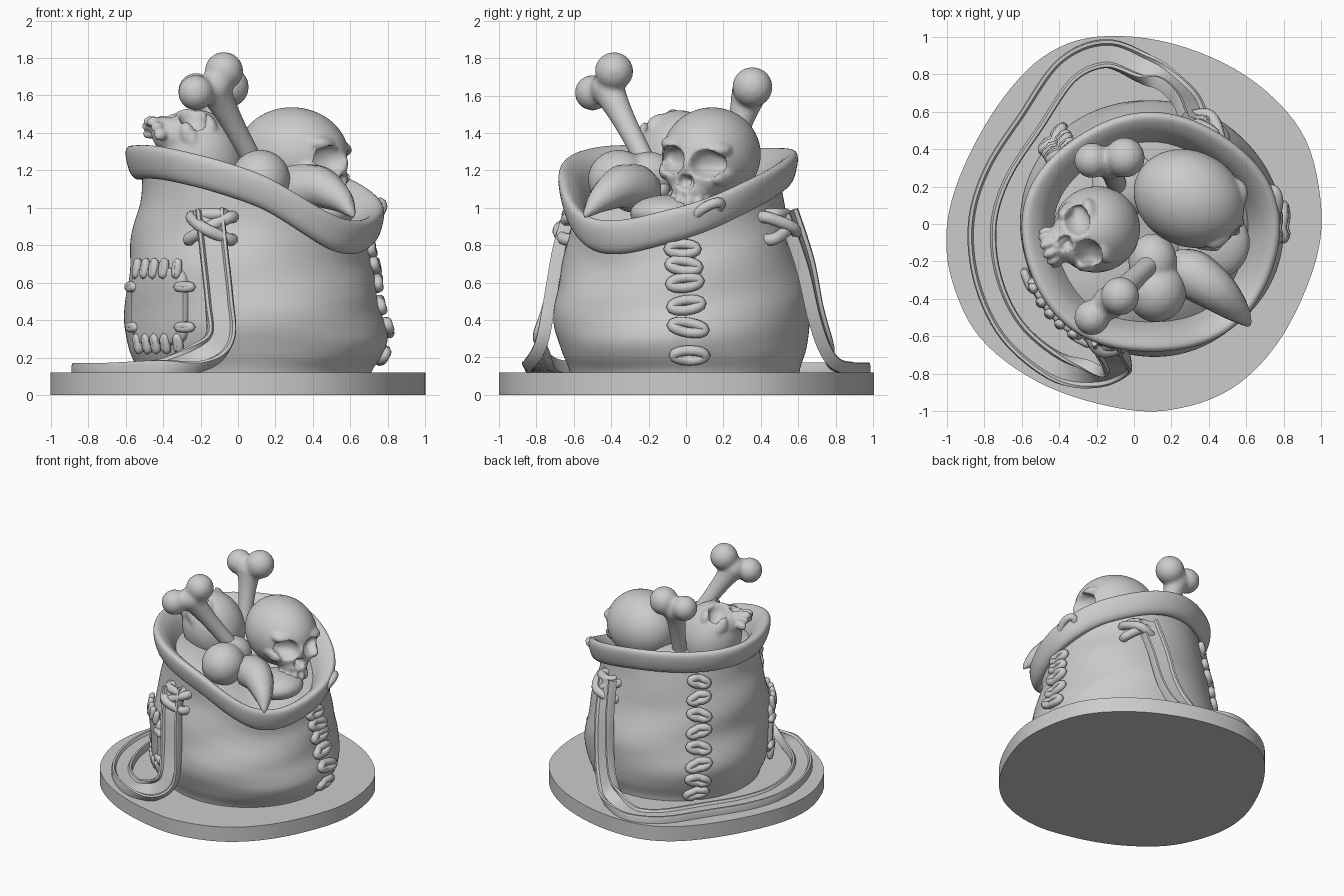
import bpy, bmesh
from math import sin, cos, pi, radians, exp, sqrt, copysign
from mathutils import Vector, Matrix

if "Cube" in bpy.data.objects:
    bpy.data.objects.remove(bpy.data.objects["Cube"])


# ---------- helpers ----------
def catmull(pts, n, closed=False):
    """Smooth samples through vectors, n per span."""
    out, k = [], len(pts)
    get = (lambda i: pts[i % k]) if closed else (lambda i: pts[max(0, min(k - 1, i))])
    for i in range(k if closed else k - 1):
        a, b, c, d = (get(i + j) for j in (-1, 0, 1, 2))
        for s in range(n):
            t = s / n
            out.append(0.5 * (2 * b + (c - a) * t + (2 * a - 5 * b + 4 * c - d) * t * t
                              + (3 * b - a - 3 * c + d) * t ** 3))
    return out if closed else out + [pts[-1]]


def finish(name, bm, angle=50):
    bmesh.ops.recalc_face_normals(bm, faces=bm.faces[:])
    me = bpy.data.meshes.new(name)
    bm.to_mesh(me)
    bm.free()
    ob = bpy.data.objects.new(name, me)
    bpy.context.collection.objects.link(ob)
    bpy.ops.object.select_all(action='DESELECT')
    ob.select_set(True)
    bpy.context.view_layer.objects.active = ob
    bpy.ops.object.shade_smooth_by_angle(angle=radians(angle))
    return ob


def loft(name, rings, angle=50):
    """Skin closed rings and cap both ends."""
    bm = bmesh.new()
    vs = [[bm.verts.new(p) for p in r] for r in rings]
    n = len(vs[0])
    for r, q in zip(vs, vs[1:]):
        for i in range(n):
            bm.faces.new((r[i], r[(i + 1) % n], q[(i + 1) % n], q[i]))
    bm.faces.new(vs[0])
    bm.faces.new(vs[-1])
    return finish(name, bm, angle)


def tubes(name, paths, radius, closed):
    """Round cords along smooth paths, optional per-point radii."""
    cu = bpy.data.curves.new(name, 'CURVE')
    cu.dimensions, cu.bevel_depth, cu.bevel_resolution = '3D', radius, 3
    cu.use_fill_caps = True
    for path in paths:
        sp = cu.splines.new('POLY')
        sp.points.add(len(path) - 1)
        for p, v in zip(sp.points, path):
            p.co = (v[0], v[1], v[2], 1)
            p.radius = v[3] if len(v) > 3 else 1
        sp.use_cyclic_u, sp.use_smooth = closed, True
    ob = bpy.data.objects.new(name, cu)
    bpy.context.collection.objects.link(ob)
    bpy.ops.object.select_all(action='DESELECT')
    ob.select_set(True)
    bpy.context.view_layer.objects.active = ob
    bpy.ops.object.convert(target='MESH')


def fuse(name, balls, voxel, dents=(), matrix=Matrix(), smooth=6):
    """Melt ellipsoids into one skin, then press dents into its +x side."""
    bm = bmesh.new()
    for c, r in balls:
        r = r if isinstance(r, tuple) else (r, r, r)
        bmesh.ops.create_uvsphere(bm, u_segments=48, v_segments=24, radius=1,
                                  matrix=Matrix.Translation(c) @ Matrix.Diagonal((*r, 1)))
    tmp = finish(name + "_raw", bm)
    m = tmp.modifiers.new("melt", 'REMESH')
    m.mode, m.voxel_size = 'VOXEL', voxel
    s = tmp.modifiers.new("soften", 'SMOOTH')
    s.factor, s.iterations = 0.5, smooth
    me = bpy.data.meshes.new_from_object(tmp.evaluated_get(bpy.context.evaluated_depsgraph_get()))
    bpy.data.objects.remove(tmp)
    bm = bmesh.new()
    bm.from_mesh(me)
    for v in bm.verts:
        p = v.co.copy()
        for y, z, ry, rz, depth in dents:
            d = ((p.y - y) / ry) ** 2 + ((p.z - z) / rz) ** 2
            if p.x > 0.08 and d < 1:
                v.co.x -= depth * sqrt(1 - d)
    bm.transform(matrix)
    finish(name, bm, 80)


# ---------- base ----------
outline = [(-.2, 1), (.2, .965), (.6, .79), (.89, .5), (.995, .14), (.97, -.2), (.785, -.61), (.52, -.88),
           (.18, -.995), (-.15, -.97), (-.52, -.84), (-.82, -.61), (-.97, -.31), (-1, -.02), (-.92, .28), (-.73, .63),
           (-.49, .89)]
edge = catmull([Vector(p) for p in outline], 6, True)
loft("base", [[(p.x, p.y, z) for p in edge] for z in (0, .12)], 40)

# ---------- sack ----------
N = 144
rim_h = catmull([.94, 1.11, 1.24, 1.26, 1.27, 1.26, 1.13, .88], N // 8, True)
side = catmull([.89, .96, 1, .995, .97, .945, .91, .875, .86], 12)
SEAMS = (radians(1), radians(137))


def rim(a):
    return rim_h[round(a / (2 * pi) * N) % N]


def body(a, z, off=0.0, scale=None):
    f = max(0, min(1, (z - .12) / (rim(a) - .23)))
    if scale is None:
        scale = side[round(f * (len(side) - 1))]
        off += sin(pi * f) * (.012 * sin(2 * a + 9 * z) + .007 * sin(3 * a - 16 * z))
        off -= sum(.018 * exp(-((a - s) * 35) ** 2) for s in SEAMS)
    rx, ry = .70 * scale + off, (.69 - .04 * f) * scale + off
    return Vector((.09 + rx * cos(a), -.007 - .043 * f + ry * sin(a), z))


angles = [2 * pi * i / N for i in range(N)]
rings = [[body(a, .12 + (rim(a) - .23) * k / 48) for a in angles] for k in range(49)]
lip = [(.86, -.11), (.9, -.118), (.945, -.09), (.975, -.03), (.985, .025), (.97, .055), (.93, .06),
       (.87, .035), (.82, 0), (.775, -.05), (.74, -.1)]
lip = catmull([Vector(p) for p in lip], 3)[1:]
rings += [[body(a, rim(a) + p.y, .008 * sin(5 * a), p.x) for a in angles] for p in lip]
rings += [[body(a, 1.08 + (rim(a) - 1.14) * s / .8, 0, s) for a in angles] for s in (.6, .35, .1)]
loft("sack", rings, 60)


# ---------- stitches ----------
def ring(a, z, la, lz, tilt=0, off=.02):
    out = []
    for i in range(16):
        t = 2 * pi * i / 16
        u, v = la * cos(t), lz * sin(t)
        out.append(body(a + u / .68, z + v + tilt * u, off))
    return out


tubes("side_stitches", [ring(SEAMS[0] + .03, z, .085, .027, t, .015) for z, t in
                        ((.21, 0), (.36, -.15), (.48, .12), (.6, .1), (.69, -.1), (.78, 0))], .028, True)
tubes("back_stitches", [ring(SEAMS[1], .19 + .125 * i, .075, .028, .2 * (-1) ** i, .015) for i in range(8)], .028, True)
tubes("rim_stitch", [[(.735 + .035 * sin(t), .115 + .07 * cos(t), .985 + .035 * cos(t) + .025 * sin(t))
                      for t in (2 * pi * i / 16 for i in range(16))]], .028, True)

# ---------- patch ----------
PA, PZ, HA, HZ = radians(221), .475, radians(18), .205


def patch_ring(s, off):
    out = []
    for i in range(64):
        t = 2 * pi * i / 64
        u, v = (copysign(abs(w) ** .35, w) for w in (cos(t), sin(t)))
        out.append(body(PA + HA * s * u, PZ + HZ * s * v, off))
    return out


loft("patch", [patch_ring(*q) for q in ((1, -.03), (1, .02), (.95, .032), (.8, .03), (.5, .03), (.15, .03))])
loops = []
for e in (-1, 1):
    loops += [ring(PA + HA * k, PZ + e * HZ * .98, .008, .036, .5 * k, .028) for k in (-.75, -.35, 0, .35, .75)]
    loops += [ring(PA + e * HA * .98, PZ + HZ * k, .042, .008, 0, .028) for k in (-.55, .5)]
tubes("patch_stitches", loops, .022, True)

# ---------- strap ----------
path = [(-.15, -.6, .98, 0, -1, .2), (-.13, -.66, .78, 0, -1, .1), (-.1, -.71, .5, 0, -1, .1),
        (-.1, -.76, .3, .2, -1, .3), (-.21, -.79, .19, .1, -.7, .7), (-.42, -.76, .14, 0, -.1, 1),
        (-.65, -.57, .12, 0, 0, 1), (-.78, -.3, .12, 0, 0, 1), (-.81, 0, .12, 0, 0, 1), (-.73, .27, .12, 0, 0, 1),
        (-.55, .55, .12, 0, 0, 1), (-.36, .82, .12, 0, 0, 1), (-.15, .91, .12, 0, 0, 1), (.05, .83, .14, 0, .3, 1),
        (.17, .75, .22, .2, .8, .5), (.25, .68, .42, .2, 1, .1), (.29, .62, .7, .3, 1, .1), (.32, .53, .97, .4, 1, .2)]
pts = catmull([Vector(p[:3]) for p in path], 8)
nrm = catmull([Vector(p[3:]) for p in path], 8)
section = [(-1, -.015), (-1, .035), (-.92, .052), (-.72, .052), (-.58, .034),
           (.58, .034), (.72, .052), (.92, .052), (1, .035), (1, -.015)]
rings = []
for i, (p, n) in enumerate(zip(pts, nrm)):
    t = (pts[min(i + 1, len(pts) - 1)] - pts[max(i - 1, 0)]).normalized()
    w = t.cross(n).normalized()
    n = w.cross(t)
    rings.append([p + w * (u * .077) + n * h for u, h in section])
loft("strap", rings)

# crossed cords tying the strap ends
for name, deg in (("front_knot", 248), ("back_knot", 64)):
    a = radians(deg)
    cords = []
    for s in (-1, 1):
        way = ((-.19, .06, -.02), (-.16, .055, .035), (0, 0, .085 + .018 * s), (.16, -.055, .035), (.19, -.06, -.02))
        cords.append(catmull([body(a + u, .89 + s * v, o) for u, v, o in way], 6))
    cords.append(catmull([body(a + u, .965, o) for u, o in ((-.11, 0), (-.08, .05), (.08, .05), (.11, 0))], 6))
    tubes(name, cords, .033, False)

# ---------- skulls ----------
parts = [((-.02, 0, .03), (.30, .25, .25)), ((.15, 0, -.06), (.14, .165, .13)), ((.19, 0, -.13), (.11, .11, .085))]
for s in (-1, 1):
    parts += [((.17, s * .1, .09), (.085, .1, .05)), ((.16, s * .15, -.055), (.09, .05, .05)),
              ((.1, s * .185, -.04), (.1, .03, .04))]
parts += [((.19 + .1 * cos(t), .1 * sin(t), -.2), (.03, .026, .042)) for t in (-1.4, -.84, -.28, .28, .84, 1.4)]
parts.append(((.255, 0, 0), (.045, .032, .07)))
dents = [(.1, .015, .082, .075, .09), (-.1, .015, .082, .075, .09), (.016, -.09, .026, .042, .045),
         (-.016, -.09, .026, .042, .045)]


def skull(name, centre, forward, up, size):
    f = Vector(forward).normalized()
    left = Vector(up).cross(f).normalized()
    rot = Matrix((f, left, f.cross(left))).transposed().to_4x4()
    fuse(name, parts, .0105, dents, Matrix.Translation(centre) @ rot @ Matrix.Scale(size, 4))


skull("large_skull", (.31, .125, 1.25), (.9, -.42, -.08), (0, .12, 1), 1.02)
skull("small_skull", (-.23, -.04, 1.26), (-.25, -.15, 1), (1, .35, .1), .92)


# ---------- bones ----------
def bone(name, top, foot, knobs):
    a, b = Vector(top), Vector(foot)
    shaft = [(a.lerp(b, i / 24), .056 + .035 * (1 - i / 24) ** 4) for i in range(25)]
    fuse(name, shaft + knobs, .013, smooth=10)


bone("front_bone", (-.13, -.42, 1.64), (.16, -.14, 1.1), [((-.075, -.385, 1.73), .103), ((-.225, -.5, 1.615), .095)])
bone("back_bone", (-.13, .33, 1.59), (-.08, .17, 1.05), [((-.05, .355, 1.645), .108), ((-.225, .34, 1.625), .095)])

# ---------- horn and round lumps ----------
horn = [(.2, -.18, 1.04, .03), (.24, -.21, 1.07, .095), (.31, -.265, 1.1, .13), (.43, -.35, 1.11, .115),
        (.54, -.45, 1.05, .075), (.6, -.52, .98, .03), (.615, -.54, .95, .006)]
tubes("horn", [catmull([Vector(p) for p in horn], 6)], 1, False)
fuse("lumps", [((.12, -.36, 1.15), (.16, .165, .16)), ((.1, -.2, 1.17), (.13, .15, .13)),
               ((.42, -.1, .97), (.2, .2, .1)), ((-.05, .22, 1.12), (.2, .18, .1))], .014)
